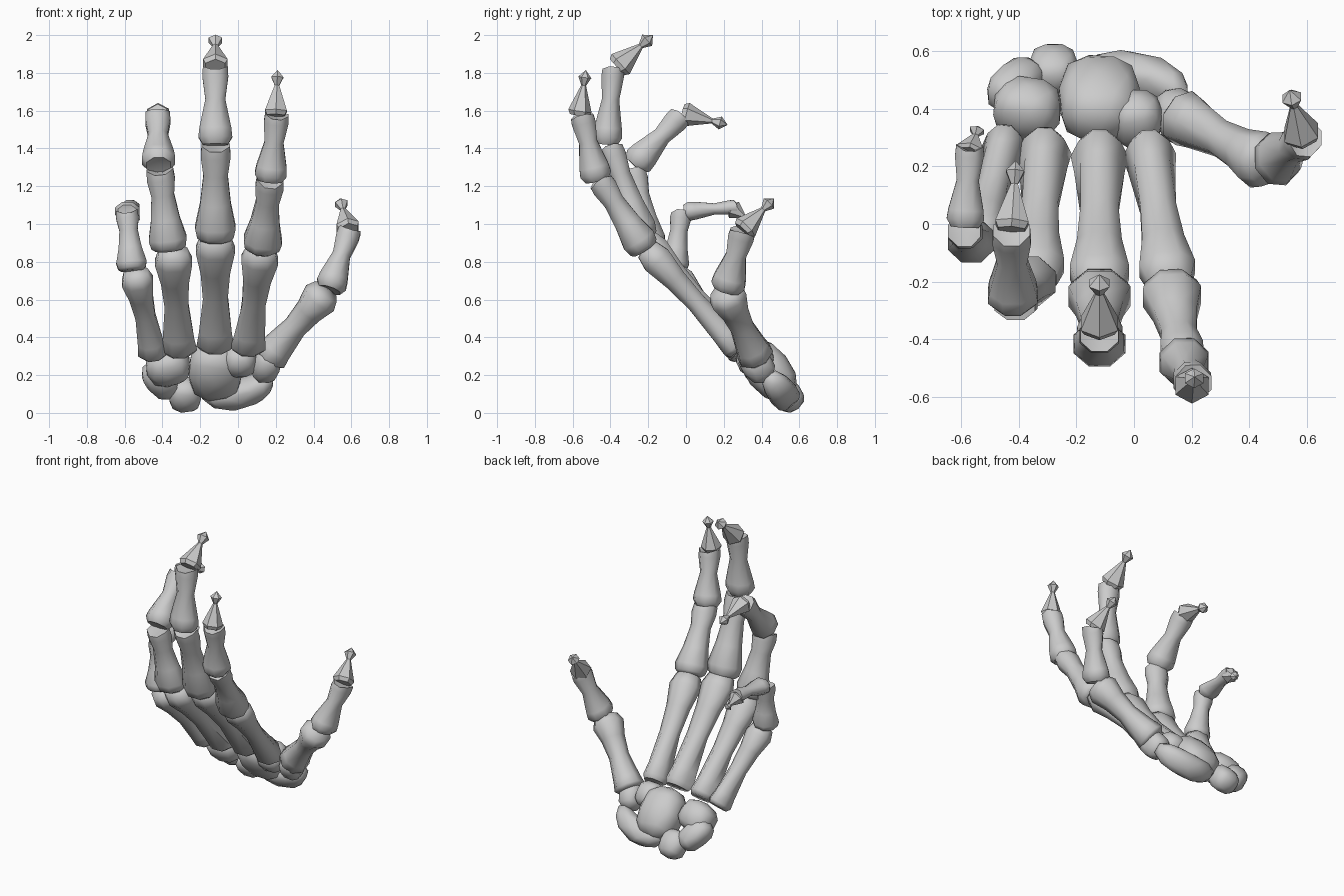
import bpy, bmesh, math
from mathutils import Vector, Matrix

if "Cube" in bpy.data.objects:
    bpy.data.objects.remove(bpy.data.objects["Cube"])

# Profiles: (position along the bone, relative half width)
META = [(0, .8), (.04, 1), (.15, .88), (.45, .66), (.68, .78), (.87, 1.03), (.97, .8)]
PROX = [(.01, .72), (.05, .93), (.15, 1.03), (.4, .78), (.7, .62), (.9, .76), (.99, .72)]
MID = [(0, .75), (.1, 1.02), (.22, .96), (.6, .6), (.9, .78), (1, .75)]
DIST = [(0, .85), (.1, 1.05), (.35, .68), (.66, .22), (.84, .58)]


def finish(name, bm):
    bmesh.ops.recalc_face_normals(bm, faces=bm.faces)
    me = bpy.data.meshes.new(name)
    bm.to_mesh(me)
    bm.free()
    ob = bpy.data.objects.new(name, me)
    bpy.context.collection.objects.link(ob)
    bpy.ops.object.select_all(action='DESELECT')
    ob.select_set(True)
    bpy.context.view_layer.objects.active = ob
    bpy.ops.object.shade_smooth_by_angle(angle=math.radians(30 if 'tip' in name else 62))


# Lathe-like long bone from a to b, with an oval section and grooved far end;
# wedge narrows the palm side near the wrist
def bone(name, a, b, w, t, profile, notch=0.0, cap=(0, 1), wedge=1.0):
    a, b = Vector(a), Vector(b)
    sides = 6 if profile is DIST else 8
    d = b - a
    n = d.normalized()
    u = Vector((1, 0, 0))
    u = (u - n * u.dot(n)).normalized()
    v = n.cross(u)
    bm = bmesh.new()
    rings = []
    for i, (p, s) in enumerate(profile):
        ring = []
        for k in range(sides):
            f = 2 * math.pi * (k + .5) / sides
            lift = notch * (abs(math.cos(f)) - .5) if i == len(profile) - 1 else 0
            side = wedge if p < .4 and math.sin(f) > 0 else 1
            ring.append(bm.verts.new(a + d * p + n * lift
                        + (u * (w * side * math.cos(f)) + v * (t * math.sin(f))) * s * 1.06))
        rings.append(ring)
    for r, q in zip(rings, rings[1:]):
        for k in range(sides):
            j = (k + 1) % sides
            bm.faces.new((r[k], r[j], q[j], q[k]))
    for ring, p in ((rings[0], cap[0]), (rings[-1], cap[1])):
        c = bm.verts.new(a + d * p)
        for k in range(sides):
            bm.faces.new((ring[k], ring[(k + 1) % sides], c))
    finish(name, bm)


# Rounded, slightly boxy wrist bone; local z runs along the palm
def lump(name, loc, size, roll=0.0, bend=0.0):
    bm = bmesh.new()
    bmesh.ops.create_icosphere(bm, subdivisions=2, radius=1)
    m = (Matrix.Translation(loc) @ Matrix.Rotation(.68, 4, 'X')
         @ Matrix.Rotation(math.radians(roll), 4, 'Y'))
    for vert in bm.verts:
        c = Vector([math.copysign(abs(q) ** .78, q) * s for q, s in zip(vert.co, size)])
        c.z += bend * (c.x / size[0]) ** 2
        vert.co = m @ c
    finish(name, bm)


# Each finger: (start, end, half width, half thickness) for four bones in a chain
fingers = {
    'index': [((.05, .28, .34), (.125, -.22, .88), .096, .08),
              ((.125, -.215, .86), (.17, -.455, 1.23), .1, .09),
              ((.17, -.47, 1.23), (.205, -.55, 1.57), .085, .083),
              ((.2, -.565, 1.575), (.21, -.53, 1.815), .06, .056)],
    'middle': [((-.12, .28, .35), (-.12, -.235, .94), .102, .08),
               ((-.12, -.225, .91), (-.118, -.4, 1.41), .106, .09),
               ((-.12, -.42, 1.42), (-.12, -.385, 1.82), .09, .078),
               ((-.12, -.365, 1.83), (-.12, -.175, 2.0), .067, .064)],
    'ring': [((-.31, .29, .33), (-.345, -.205, .87), .097, .08),
             ((-.365, -.185, .86), (-.413, -.275, 1.28), .1, .087),
             ((-.42, -.275, 1.31), (-.425, -.03, 1.57), .087, .083),
             ((-.425, -.02, 1.585), (-.41, .22, 1.525), .06, .057)],
    'little': [((-.445, .3, .31), (-.545, -.075, .755), .082, .075),
               ((-.56, -.065, .75), (-.588, -.025, 1.06), .08, .075),
               ((-.587, -.01, 1.065), (-.57, .26, 1.09), .065, .05),
               ((-.57, .245, 1.08), (-.54, .34, 1.02), .048, .045)],
}
parts = [('metacarpal', META, 0), ('lower_finger_bone', PROX, .035),
         ('middle_finger_bone', MID, .03), ('fingertip_bone', DIST, 0)]
for finger, chain in fingers.items():
    for (part, prof, notch), (a, b, w, t) in zip(parts, chain):
        cap = (.03, .97) if prof is MID else (0, 1 if notch == 0 else .97)
        bone(f'{finger}_{part}', a, b, w, t, prof, notch, cap, .75 if prof is META else 1)

# Thumb
bone('thumb_metacarpal', (.16, .375, .29), (.475, .2, .655), .092, .095, META)
bone('thumb_lower_bone', (.485, .215, .65), (.59, .3, .96), .08, .09, MID, .03, (.03, .97))
bone('thumb_tip_bone', (.585, .3, .965), (.54, .465, 1.135), .062, .062, DIST)

# Wrist bones
lump('wrist_centre', (-.12, .435, .225), (.145, .12, .175))
lump('wrist_inner_front', (-.37, .4, .25), (.12, .105, .105), -15)
lump('wrist_inner_side', (-.41, .48, .175), (.08, .08, .12), -35)
lump('wrist_base', (-.28, .535, .095), (.088, .08, .095))
lump('wrist_long_base', (.015, .515, .1), (.205, .08, .075), -18, .06)
lump('wrist_outer_front', (.01, .365, .285), (.09, .1, .09))
lump('wrist_thumb_side', (.15, .375, .255), (.075, .085, .1), 15)
